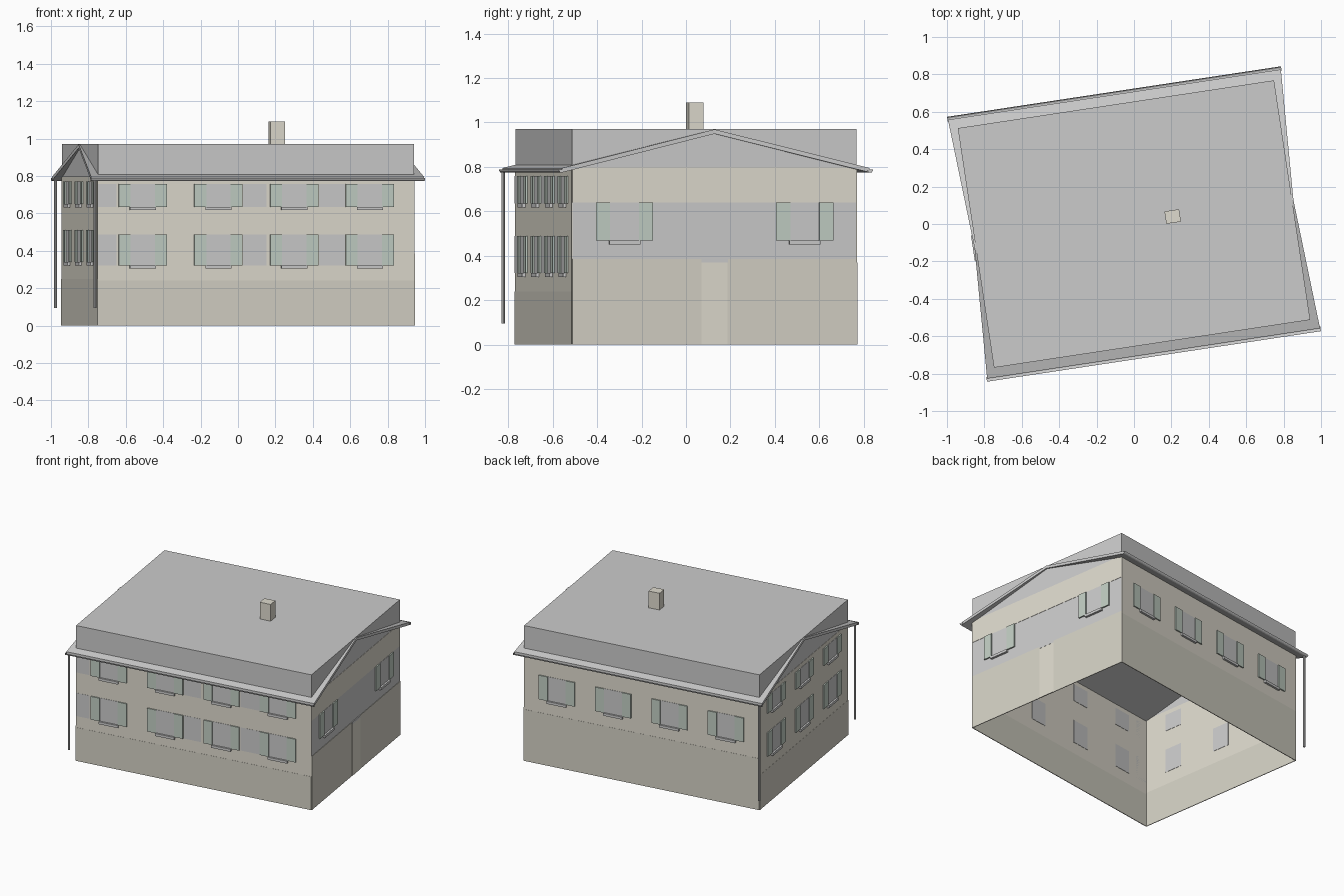
import bpy, bmesh, math
from mathutils import Matrix

if "Cube" in bpy.data.objects:
    bpy.data.objects.remove(bpy.data.objects["Cube"])

TURN = math.radians(8.6)          # the house is turned on its plot
HX, HY, TOP = 0.855, 0.6475, 0.97  # half length, half depth, shell height
RIDGE, EAVE = 0.969, 0.795


def mat(name, r, g, b):
    m = bpy.data.materials.new(name)
    m.diffuse_color = (r, g, b, 1)
    m.use_nodes = True
    m.node_tree.nodes["Principled BSDF"].inputs["Base Color"].default_value = m.diffuse_color
    return m


BEIGE = mat("beige_plaster", 0.74, 0.71, 0.62)
BASE = mat("base_plaster", 0.66, 0.64, 0.56)
GREEN = mat("shutter_green", 0.54, 0.62, 0.55)


def mesh(name, verts, faces, material=None, angle=0.0):
    me = bpy.data.meshes.new(name)
    me.from_pydata(verts, [], faces)
    bm = bmesh.new()
    bm.from_mesh(me)
    bmesh.ops.recalc_face_normals(bm, faces=bm.faces)
    bm.to_mesh(me)
    bm.free()
    me.transform(Matrix.Rotation(TURN + angle, 4, 'Z'))
    if material:
        me.materials.append(material)
    ob = bpy.data.objects.new(name, me)
    bpy.context.collection.objects.link(ob)
    return ob


def box(name, x, y, z, material=None, angle=0.0, bottom=True):
    verts = [(a, b, c) for c in z for a, b in
             ((x[0], y[0]), (x[1], y[0]), (x[1], y[1]), (x[0], y[1]))]
    faces = [(4, 5, 6, 7)] + [(i, (i + 1) % 4, (i + 1) % 4 + 4, i + 4) for i in range(4)]
    if bottom:
        faces.append((3, 2, 1, 0))
    return mesh(name, verts, faces, material, angle)


# side name: (turn, half width, distance of wall from centre)
SIDES = {"front": (0, HX, HY), "right": (math.pi / 2, HY, HX),
         "back": (math.pi, HX, HY), "left": (-math.pi / 2, HY, HX)}


def on_wall(name, side, u, z, d, material=None):
    """Box on a wall: u along it, z up, d outward from the wall face."""
    angle, _, h = SIDES[side]
    return box(f"{side}_{name}", u, (-h - d[1], -h - d[0]), z, material, angle)


def window(side, u, z0, z1):
    on_wall("window_pane", side, (u - 0.066, u + 0.066), (z0, z1), (-0.004, 0.004))
    on_wall("window_sill", side, (u - 0.07, u + 0.07), (z0 - 0.018, z0), (0, 0.016))
    for s in (-1, 1):
        c = u + s * 0.098
        on_wall("shutter", side, (c - 0.032, c + 0.032), (z0, z1), (0, 0.01), GREEN)


# Grey shell, open below
box("house_shell", (-HX, HX), (-HY, HY), (0, TOP), bottom=False)

# Plaster skins: base and upper wall on each side
for side, base, low in (("front", 0.24, 0.24), ("left", 0.25, 0.25),
                        ("back", 0.37, 0.37), ("right", 0.385, 0.64)):
    half = SIDES[side][1]
    on_wall("base_wall", side, (-half, half), (0, base), (-0.002, 0.003), BASE)
    on_wall("upper_wall", side, (-half, half), (low, 0.80), (-0.002, 0.002), BEIGE)

# Windows with shutters: two storeys on front and left, one on back and right
LONG = (-0.614, -0.205, 0.205, 0.614)
for u in LONG:
    window("front", u, 0.322, 0.488)
    window("front", u, 0.635, 0.758)
    window("back", u, 0.468, 0.64)
for u in (-0.41, 0, 0.41):
    window("left", u, 0.34, 0.51)
    window("left", u, 0.65, 0.77)
for u in (-0.41, 0.41):
    window("right", u, 0.468, 0.64)

# Grey panels between the front windows
for u in ((-0.855, -0.755), (-0.07, 0.055), (0.34, 0.48)):
    for z in ((0.322, 0.488), (0.635, 0.758)):
        on_wall("wall_panel", "front", u, z, (-0.002, 0.003))

# Entrance door and its lintel
on_wall("door", "right", (-0.06, 0.06), (0, 0.37), (-0.002, 0.005), BEIGE)
on_wall("door_lintel", "right", (-0.06, 0.06), (0.37, 0.386), (0, 0.006))

# Gable roof slab: wider at the eaves than at the ridge
outline = [(-0.90, -0.70, EAVE), (0.90, -0.70, EAVE), (0.862, 0, RIDGE),
           (0.90, 0.70, EAVE), (-0.90, 0.70, EAVE), (-0.862, 0, RIDGE)]
verts = outline + [(x, y, z - 0.02) for x, y, z in outline]
faces = [(0, 1, 2, 5), (5, 2, 3, 4), (11, 8, 7, 6), (10, 9, 8, 11)]
faces += [(i, (i + 1) % 6, (i + 1) % 6 + 6, i + 6) for i in range(6)]
mesh("roof", verts, faces)

# Half-round gutters along both eaves
for s, name in ((-1, "front_gutter"), (1, "back_gutter")):
    arc = [math.pi * i / 6 for i in range(7)]
    verts = [(x, s * 0.703 + 0.013 * math.cos(a), 0.789 - 0.015 * math.sin(a))
             for x in (-0.903, 0.903) for a in arc]
    mesh(name, verts, [(i, i + 1, i + 8, i + 7) for i in range(6)]
         + [tuple(range(7)), tuple(range(7, 14))])

# Downpipes at the two left corners
for s, name in ((-1, "front_downpipe"), (1, "back_downpipe")):
    ring = [(math.cos(i * math.pi / 4), math.sin(i * math.pi / 4)) for i in range(8)]
    verts = [(-0.88 + 0.008 * c, s * 0.70 + 0.008 * n, z) for z in (0.095, 0.78) for c, n in ring]
    mesh(name, verts, [(i, (i + 1) % 8, (i + 1) % 8 + 8, i + 8) for i in range(8)]
         + [tuple(range(8)), tuple(range(8, 16))])

# Chimney on the ridge
box("chimney", (0.171, 0.25), (-0.025, 0.042), (0.92, 1.09), BEIGE)
